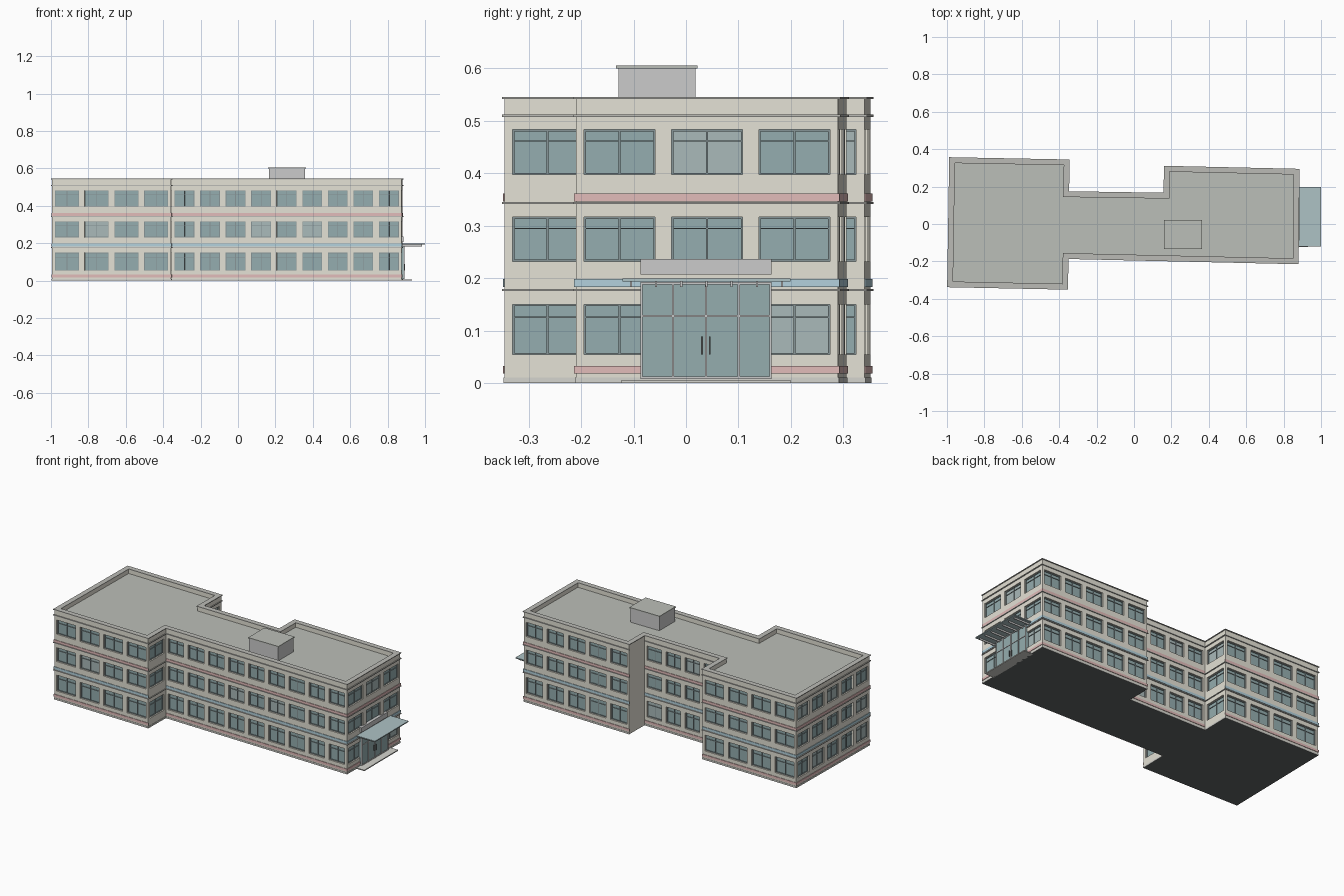
import bpy, bmesh, random
from mathutils import Vector

if "Cube" in bpy.data.objects:
    bpy.data.objects.remove(bpy.data.objects["Cube"])

random.seed(4)

COL = {
    "wall": (0.78, 0.76, 0.67), "trim": (0.50, 0.50, 0.47), "pink": (0.76, 0.50, 0.49),
    "blue": (0.45, 0.64, 0.72), "glass": (0.30, 0.42, 0.43), "pale_glass": (0.40, 0.49, 0.49),
    "frame": (0.24, 0.30, 0.31), "roof": (0.50, 0.52, 0.48), "metal": (0.55, 0.58, 0.58),
    "canopy": (0.42, 0.54, 0.56), "stone": (0.66, 0.66, 0.62), "dark": (0.12, 0.13, 0.13),
}
MATS = {}
for key, c in COL.items():
    MATS[key] = bpy.data.materials.new(key)
    MATS[key].diffuse_color = (*c, 1)

# Wall footprint, counter-clockwise from the front left corner, windows per wall
PLAN = [(-.994, -.333), (-.358, -.346), (-.355, -.182), (.875, -.210), (.88, .290),
        (.165, .306), (.163, .162), (-.352, .170), (-.349, .340), (-.983, .352)]
PLAN = [Vector((x, y, 0)) for x, y in PLAN]
COUNTS = [4, 1, 9, 3, 5, 0, 4, 1, 4, 5]
FLOORS = [(.054, .150), (.232, .316), (.397, .483)]
TOP, ROOF, RECESS = .541, .515, .012
N = len(PLAN)
UP = Vector((0, 0, 1))


def finish(bm, name, mat):
    me = bpy.data.meshes.new(name)
    bm.to_mesh(me)
    bm.free()
    ob = bpy.data.objects.new(name, me)
    bpy.context.collection.objects.link(ob)
    me.materials.append(MATS[mat])
    return ob


def face(bm, pts):
    bm.faces.new([bm.verts.new(p) for p in pts])


def block(bm, o, a, b, c):
    """Box from corner o along right-handed edge vectors a, b, c."""
    prism(bm, [o, o + a, o + a + b, o + b], c)


def prism(bm, base, h):
    """Extrude a counter-clockwise base by h."""
    lo = [bm.verts.new(p) for p in base]
    hi = [bm.verts.new(p + h) for p in base]
    bm.faces.new(lo[::-1])
    bm.faces.new(hi)
    for i in range(len(lo)):
        j = (i + 1) % len(lo)
        bm.faces.new([lo[i], lo[j], hi[j], hi[i]])


def box(name, mat, *spans):
    """Object made of boxes given as (x0, x1, y0, y1, z0, z1)."""
    bm = bmesh.new()
    for x0, x1, y0, y1, z0, z1 in spans:
        block(bm, Vector((x0, y0, z0)), Vector((x1 - x0, 0, 0)),
              Vector((0, y1 - y0, 0)), Vector((0, 0, z1 - z0)))
    return finish(bm, name, mat)


def axes(i):
    d = PLAN[(i + 1) % N] - PLAN[i]
    length = d.length
    d.normalize()
    return d, Vector((d.y, -d.x, 0)), length


def offset(dist):
    """Mitred offset of the footprint."""
    out = []
    for i in range(N):
        n1, n2 = axes(i - 1 if i else N - 1)[1], axes(i)[1]
        out.append(PLAN[i] + (n1 + n2) * dist / (1 + n1.dot(n2)))
    return out


def strip(name, mat, z0, z1, outer, inner=0.0, skip=()):
    """Mitred horizontal band following the walls."""
    bm = bmesh.new()
    o, p = offset(outer), offset(inner)
    for i in range(N):
        j = (i + 1) % N
        if i not in skip:
            prism(bm, [q + UP * z0 for q in (o[i], o[j], p[j], p[i])], UP * (z1 - z0))
    return finish(bm, name, mat)


# Walls with recessed window openings, glazing and window bars
walls, glass, pale, bars = (bmesh.new() for _ in range(4))
for i in range(N):
    d, n, length = axes(i)

    def at(u, z, w=0.0):
        return PLAN[i] + d * u + UP * z + n * w

    cnt = COUNTS[i]
    pitch = length / max(cnt, 1)
    half = pitch / 2 - .0155
    us = [0.0]
    for k in range(cnt):
        us += [pitch * (k + .5) - half, pitch * (k + .5) + half]
    us.append(length)
    zs = [0.0] + [z for f in FLOORS for z in f] + [TOP]
    for a in range(len(us) - 1):
        for b in range(len(zs) - 1):
            u0, u1, z0, z1 = us[a], us[a + 1], zs[b], zs[b + 1]
            ring = [(u0, z0), (u1, z0), (u1, z1), (u0, z1)]
            if a % 2 == 0 or b % 2 == 0:
                face(walls, [at(*q) for q in ring])
                continue
            for k in range(4):
                q, r = ring[k], ring[(k + 1) % 4]
                face(walls, [at(*q), at(*r), at(*r, -RECESS), at(*q, -RECESS)])
            face(pale if random.random() < .1 else glass, [at(*q, -RECESS) for q in ring])
            t, wd, ht = .0035, u1 - u0, z1 - z0
            zt = z0 + ht * .73
            for su, sz, lu, lz in ((u0, z0, wd, t), (u0, z1 - t, wd, t), (u0, z0, t, ht),
                                   (u1 - t, z0, t, ht), (u0, zt, wd, t * .7),
                                   (u0 + wd / 2 - t / 2, z0, t, ht)):
                block(bars, at(su, sz, -RECESS), d * lu, UP * lz, n * .004)
finish(walls, "walls", "wall")
finish(glass, "window_glass", "glass")
finish(pale, "pale_window_glass", "pale_glass")
finish(bars, "window_frames", "frame")

# Roof deck, underside and parapet
bm = bmesh.new()
face(bm, [p + UP * ROOF for p in PLAN])
finish(bm, "roof_deck", "roof")
bm = bmesh.new()
face(bm, [p.copy() for p in PLAN[::-1]])
finish(bm, "underside", "dark")
strip("parapet_inner", "wall", ROOF - .003, TOP, -.001, -.022)
strip("parapet_cap", "trim", TOP, .545, .005, -.026)

# Ledges and coloured bands; the short rear side wall stays plain
strip("cornice_ledge", "trim", .507, .512, .005, skip=(5,))
strip("upper_ledge", "trim", .341, .345, .005, skip=(5,))
strip("lower_ledge", "trim", .175, .179, .005, skip=(5,))
plain = (1, 5, 7)
strip("upper_pink_band", "pink", .346, .361, .003, skip=plain)
strip("blue_band", "blue", .183, .198, .003, skip=plain)
strip("base_pink_band", "pink", .018, .032, .003, skip=plain)
strip("plinth", "stone", 0, .010, .002, skip=(5,))

# Rooftop hut
box("roof_hut", "metal", (.165, .359, -.129, .018, ROOF - .002, .599))
box("roof_hut_cap", "roof", (.161, .363, -.133, .022, .599, .605))

# Entrance: glazed front, posts, doors handles, canopy, step and blank sign board
X = .886
box("entrance_glass", "glass", (.87, X, -.087, .163, .008, .192))
posts = [(X - .004, X + .004, y - .002, y + .002, .008, .192)
         for y in (-.085, -.0245, .038, .1005, .161)]
rails = [(X - .004, X + .003, -.087, .163, z, z + .004) for z in (.008, .126, .188)]
box("entrance_frame", "metal", *posts, *rails)
box("door_handles", "dark", *[(X, X + .008, y, y + .003, .054, .089) for y in (.029, .044)])
box("canopy", "canopy", (.872, 1.0, -.121, .199, .193, .199))
box("canopy_ribs", "metal", *[(.872, .985, y - .002, y + .002, .183, .193)
                              for y in [-.105 + .048 * k for k in range(7)]])
box("sign_board", "metal", (.87, X, -.087, .163, .207, .236))
box("entrance_step", "stone", (.87, .93, -.123, .199, 0, .006))

for m in bpy.data.materials:
    if m.users and not m.is_grease_pencil:
        m.use_nodes = True
        m.node_tree.nodes["Principled BSDF"].inputs["Base Color"].default_value = m.diffuse_color
